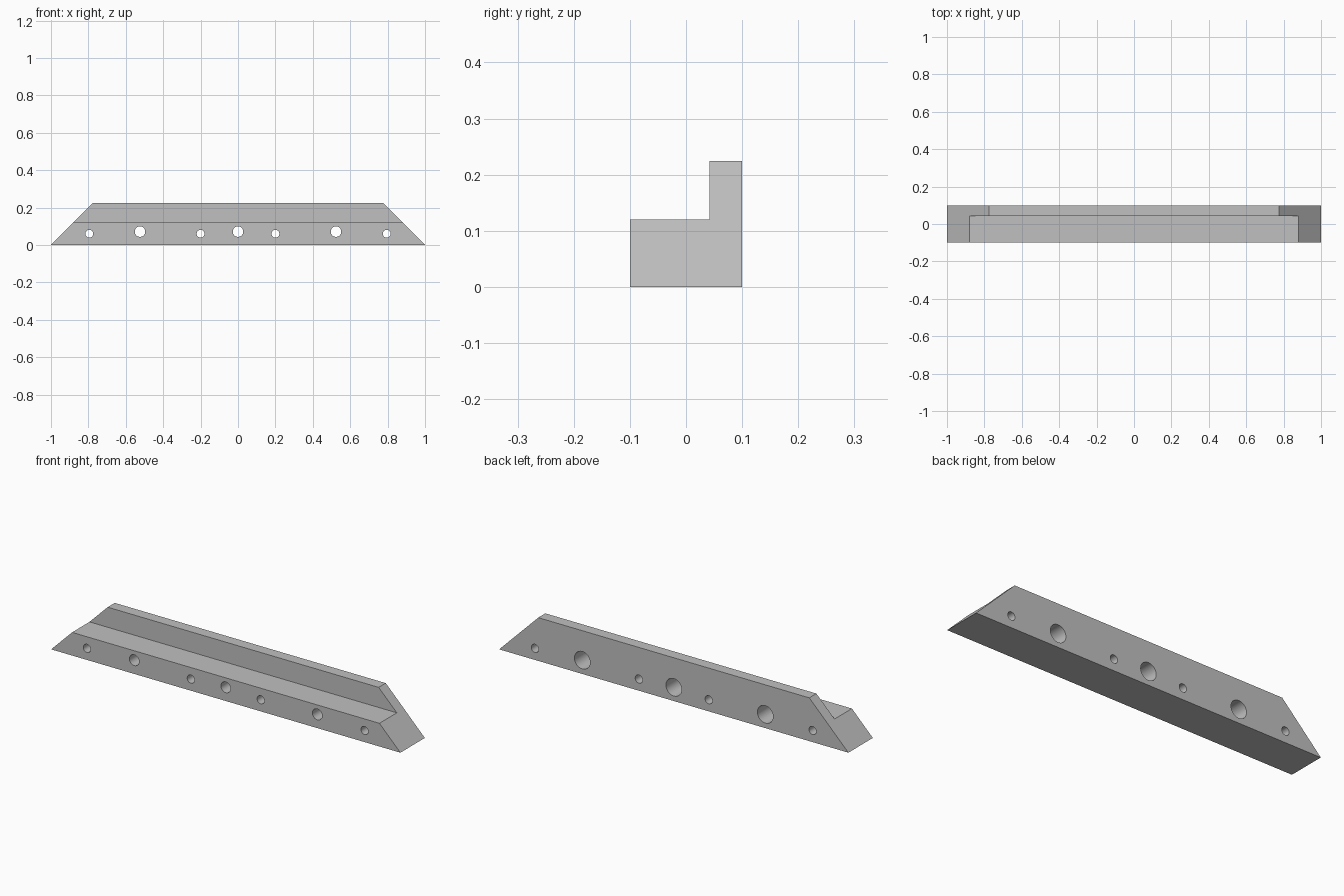
import bpy
import bmesh
import math

if "Cube" in bpy.data.objects:
    bpy.data.objects.remove(bpy.data.objects["Cube"])

HALF_DEPTH = 0.10
HOLE_SEGMENTS = 48

steel = bpy.data.materials.new("light grey")
steel.diffuse_color = (0.53, 0.53, 0.53, 1)
steel.use_nodes = True
steel.node_tree.nodes["Principled BSDF"].inputs["Base Color"].default_value = steel.diffuse_color


def add_object(name, bm):
    bmesh.ops.recalc_face_normals(bm, faces=bm.faces)
    mesh = bpy.data.meshes.new(name)
    bm.to_mesh(mesh)
    bm.free()
    mesh.materials.append(steel)
    obj = bpy.data.objects.new(name, mesh)
    bpy.context.collection.objects.link(obj)
    return obj


def cylinder_y(name, x, z, radius, y0, y1):
    """Cutter running along y from y0 to y1."""
    bpy.ops.mesh.primitive_cylinder_add(
        vertices=HOLE_SEGMENTS, radius=radius, depth=y1 - y0,
        location=(x, (y0 + y1) / 2, z), rotation=(math.pi / 2, 0, 0))
    obj = bpy.context.object
    obj.name = name
    obj.data.materials.append(steel)
    obj.hide_render = True
    return obj


# Stepped bar: L-shaped section (y, z) with both ends mitred at 45 degrees
section = [(-HALF_DEPTH, 0), (HALF_DEPTH, 0), (HALF_DEPTH, 0.224),
           (0.042, 0.224), (0.042, 0.12), (-HALF_DEPTH, 0.12)]
bm = bmesh.new()
left = [bm.verts.new((z - 1, y, z)) for y, z in section]
right = [bm.verts.new((1 - z, y, z)) for y, z in section]
bm.faces.new(left)
bm.faces.new(right)
for i in range(len(section)):
    j = (i + 1) % len(section)
    bm.faces.new((left[i], left[j], right[j], right[i]))
bar = add_object("mitred_rail", bm)

# Small pin holes, bolt holes and their counterbores from the back
cutters = [cylinder_y("pin_hole_cutter", x, 0.06, 0.021, -0.2, 0.2)
           for x in (-0.795, -0.2, 0.2, 0.795)]
for x in (-0.524, 0, 0.524):
    cutters.append(cylinder_y("bolt_hole_cutter", x, 0.071, 0.028, -0.2, 0.2))
    cutters.append(cylinder_y("counterbore_cutter", x, 0.071, 0.045, 0.0, 0.2))

for cutter in cutters:
    mod = bar.modifiers.new(cutter.name, 'BOOLEAN')
    mod.operation = 'DIFFERENCE'
    mod.solver = 'EXACT'
    mod.object = cutter

# Apply the cuts, then remove the cutters
bpy.ops.object.select_all(action='DESELECT')
bpy.context.view_layer.objects.active = bar
bar.select_set(True)
for mod in list(bar.modifiers):
    bpy.ops.object.modifier_apply(modifier=mod.name)
for cutter in cutters:
    bpy.data.objects.remove(cutter, do_unlink=True)

# Smooth hole walls, crisp edges
bpy.ops.object.shade_smooth_by_angle(angle=math.radians(30))
